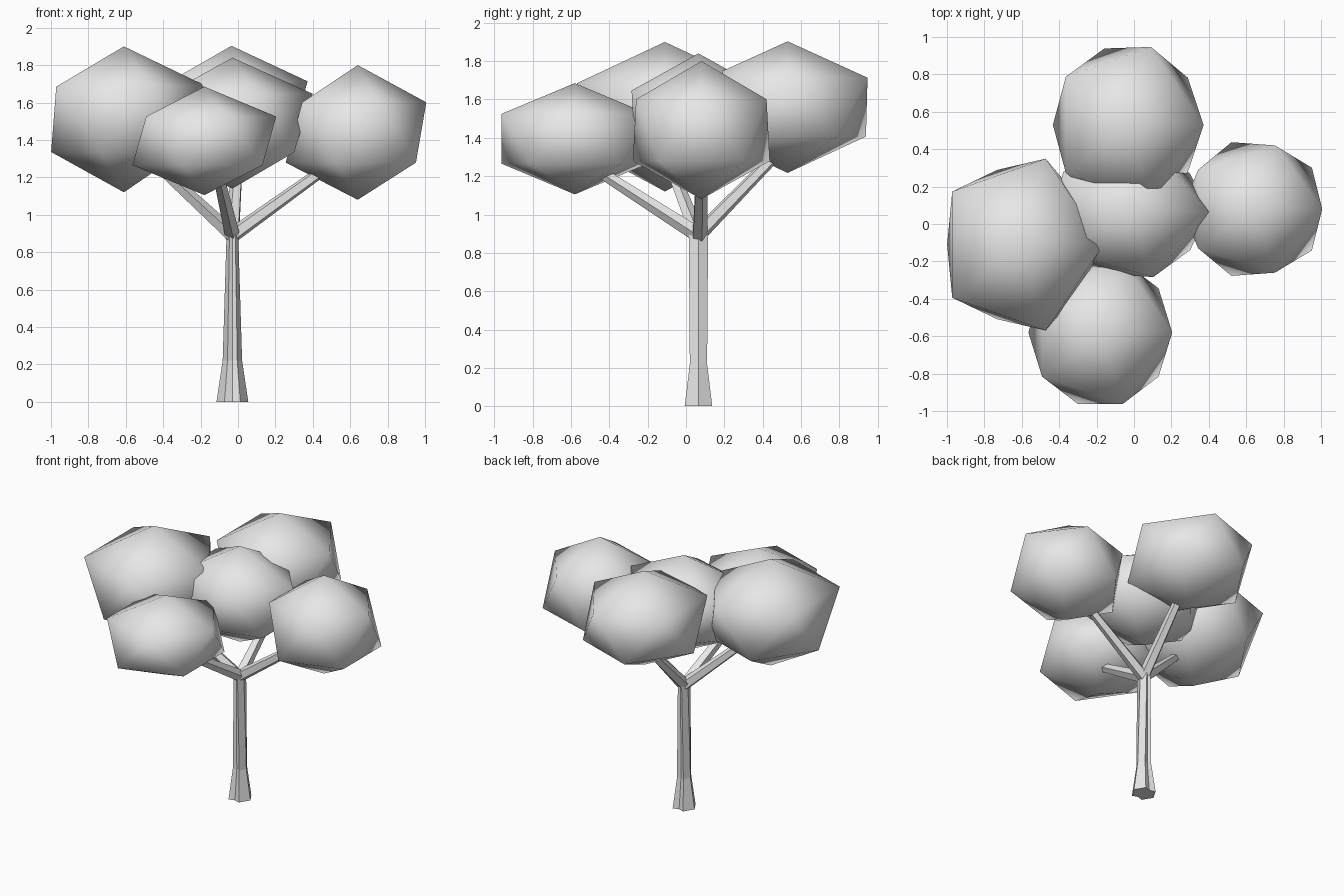
import bpy, bmesh, math
from mathutils import Vector

if "Cube" in bpy.data.objects:
    bpy.data.objects.remove(bpy.data.objects["Cube"], do_unlink=True)

grey = bpy.data.materials.new("pale_grey")
grey.use_nodes = True
grey.diffuse_color = (0.8, 0.8, 0.8, 1)
grey.node_tree.nodes["Principled BSDF"].inputs["Base Color"].default_value = (0.8, 0.8, 0.8, 1)


def finish(name, bm, smooth):
    """Turn a bmesh into a named, coloured object."""
    bmesh.ops.recalc_face_normals(bm, faces=bm.faces)
    mesh = bpy.data.meshes.new(name)
    bm.to_mesh(mesh)
    bm.free()
    mesh.materials.append(grey)
    for poly in mesh.polygons:
        poly.use_smooth = smooth
    obj = bpy.data.objects.new(name, mesh)
    bpy.context.collection.objects.link(obj)
    return obj


def loft(name, rings):
    """Bridge equal-sized rings of points and cap both ends."""
    bm = bmesh.new()
    loops = [[bm.verts.new(p) for p in ring] for ring in rings]
    n = len(loops[0])
    for low, high in zip(loops, loops[1:]):
        for i in range(n):
            j = (i + 1) % n
            bm.faces.new((low[i], low[j], high[j], high[i]))
    bm.faces.new(loops[0][::-1])
    bm.faces.new(loops[-1])
    return finish(name, bm, False)


def foliage(name, centre, radii, lower=1.0):
    """Squashed icosahedron; lower scales its bottom ring."""
    bm = bmesh.new()
    bmesh.ops.create_icosphere(bm, subdivisions=1, radius=1)
    for v in bm.verts:
        if v.co.z < 0:
            v.co.x *= lower
            v.co.y *= lower
        v.co = Vector(c + r * k for c, r, k in zip(centre, radii, v.co))
    finish(name, bm, True)


def branch(name, start, end, r0=0.042, r1=0.03, sides=5):
    start, end = Vector(start), Vector(end)
    turn = (end - start).to_track_quat('Z', 'Y')
    rings = []
    for point, r in ((start, r0), (end, r1)):
        rings.append([point + turn @ Vector((r * math.cos(a), r * math.sin(a), 0))
                      for a in (math.tau * i / sides for i in range(sides))])
    loft(name, rings)


# Trunk: flared hexagon with a shallow groove at front and back
section = [(0, 1), (60, 1), (90, .7), (120, 1), (180, 1), (240, 1), (270, .7), (300, 1)]
trunk_levels = [(0, .085, .083), (.22, .052, .052), (.9, .031, .058)]
loft("trunk", [[(-.03 + rx * k * math.cos(math.radians(a)),
                 .065 + ry * k * math.sin(math.radians(a)), z) for a, k in section]
               for z, rx, ry in trunk_levels])

# Branches fan out from the top of the trunk
branch("left_branch", (-.03, .07, .89), (.5, .08, 1.27))
branch("right_branch", (-.03, .06, .89), (-.42, -.08, 1.25))
branch("front_branch", (-.03, .07, .89), (-.11, -.46, 1.23))
branch("back_branch", (-.03, .06, .89), (.0, .46, 1.3))

# Foliage clumps
foliage("right_foliage", (-.61, -.11, 1.51), (.5, .54, .39), .87)
foliage("front_foliage", (-.18, -.58, 1.395), (.43, .45, .29))
foliage("left_foliage", (.64, .08, 1.44), (.41, .4, .36), 1.05)
foliage("back_foliage", (-.035, .53, 1.56), (.455, .49, .343), .98)
foliage("middle_foliage", (-.03, .065, 1.49), (.48, .41, .35), .95)
